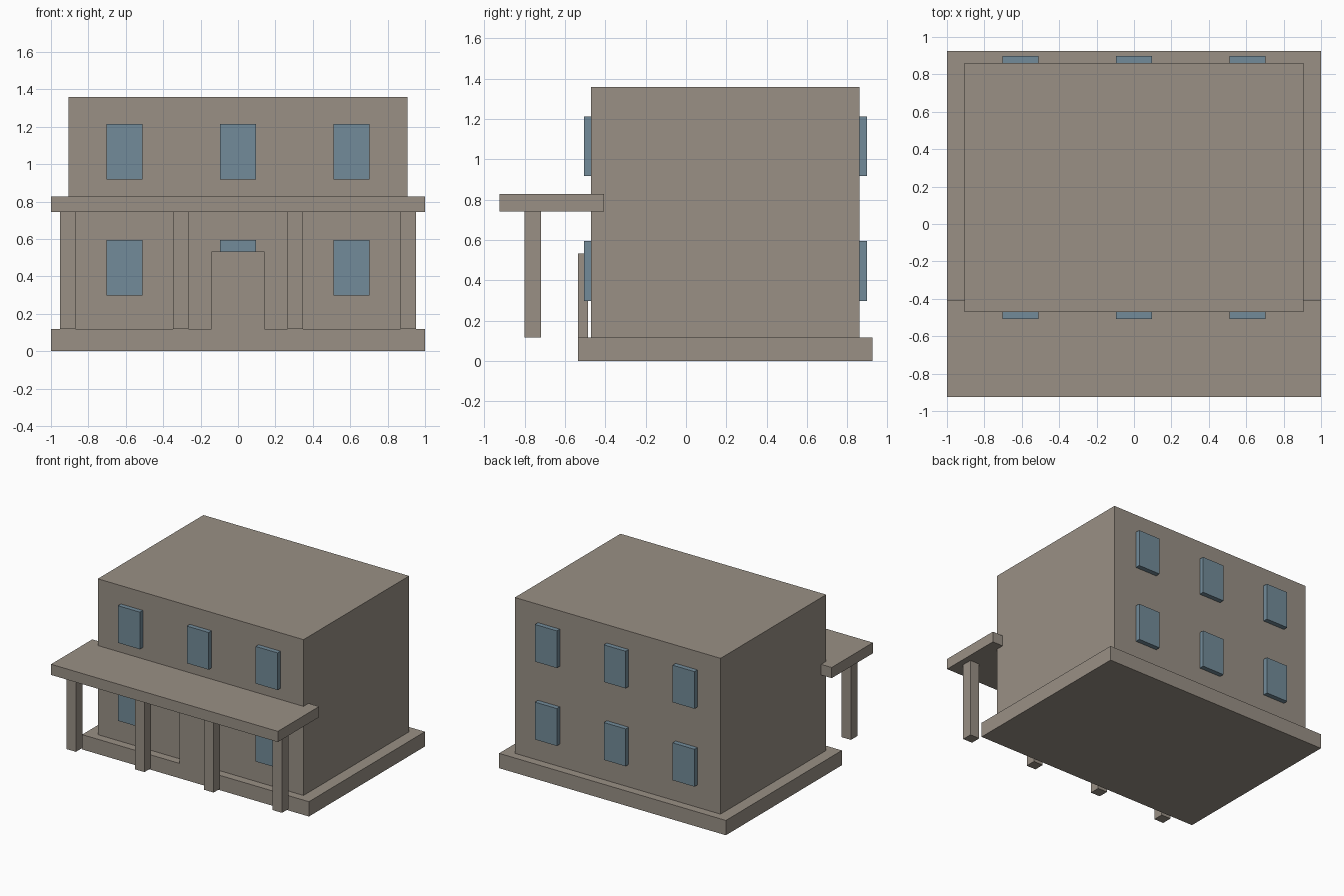
import bpy

default = bpy.data.objects.get("Cube")
if default:
    bpy.data.objects.remove(default, do_unlink=True)


def make_material(name, rgb):
    mat = bpy.data.materials.new(name)
    mat.use_nodes = True
    color = (*rgb, 1)
    mat.diffuse_color = color
    mat.node_tree.nodes["Principled BSDF"].inputs["Base Color"].default_value = color
    return mat


stone = make_material("warm grey stone", (0.32, 0.28, 0.235))
glass = make_material("blue grey glass", (0.17, 0.26, 0.32))


def box(name, x, y, z, mat):
    """Box from (min, max) ranges on each axis."""
    ranges = (x, y, z)
    bpy.ops.mesh.primitive_cube_add(size=1, location=[sum(r) / 2 for r in ranges])
    obj = bpy.context.object
    obj.name = name
    obj.scale = [r[1] - r[0] for r in ranges]
    bpy.ops.object.transform_apply(location=False, rotation=False, scale=True)
    obj.data.materials.append(mat)
    return obj


def around(center, width):
    return (center - width / 2, center + width / 2)


BASE_TOP = 0.118
FRONT, BACK = -0.47, 0.86
PORCH_BOTTOM = 0.743

# Plinth, house body and door slab
box("foundation", (-1, 1), (-0.535, 0.926), (0, BASE_TOP), stone)
box("house_body", (-0.907, 0.907), (FRONT, BACK), (BASE_TOP, 1.36), stone)
box("front_door", (-0.143, 0.143), (-0.535, -0.485), (BASE_TOP, 0.533), stone)

# Porch roof and its four posts
box("porch_roof", (-1, 1), (-0.926, -0.407), (PORCH_BOTTOM, 0.828), stone)
for x in (-0.909, -0.305, 0.305, 0.909):
    box("porch_post", around(x, 0.083), (-0.802, -0.72), (BASE_TOP, PORCH_BOTTOM), stone)

# Windows: three columns and two storeys on the front and back walls
for wall, y in (("front", (FRONT - 0.037, FRONT)), ("back", (BACK, BACK + 0.038))):
    for storey, z in (("lower", (0.297, 0.595)), ("upper", (0.918, 1.214))):
        for x in (-0.607, 0, 0.607):
            box(f"{wall}_{storey}_window", around(x, 0.193), y, z, glass)
